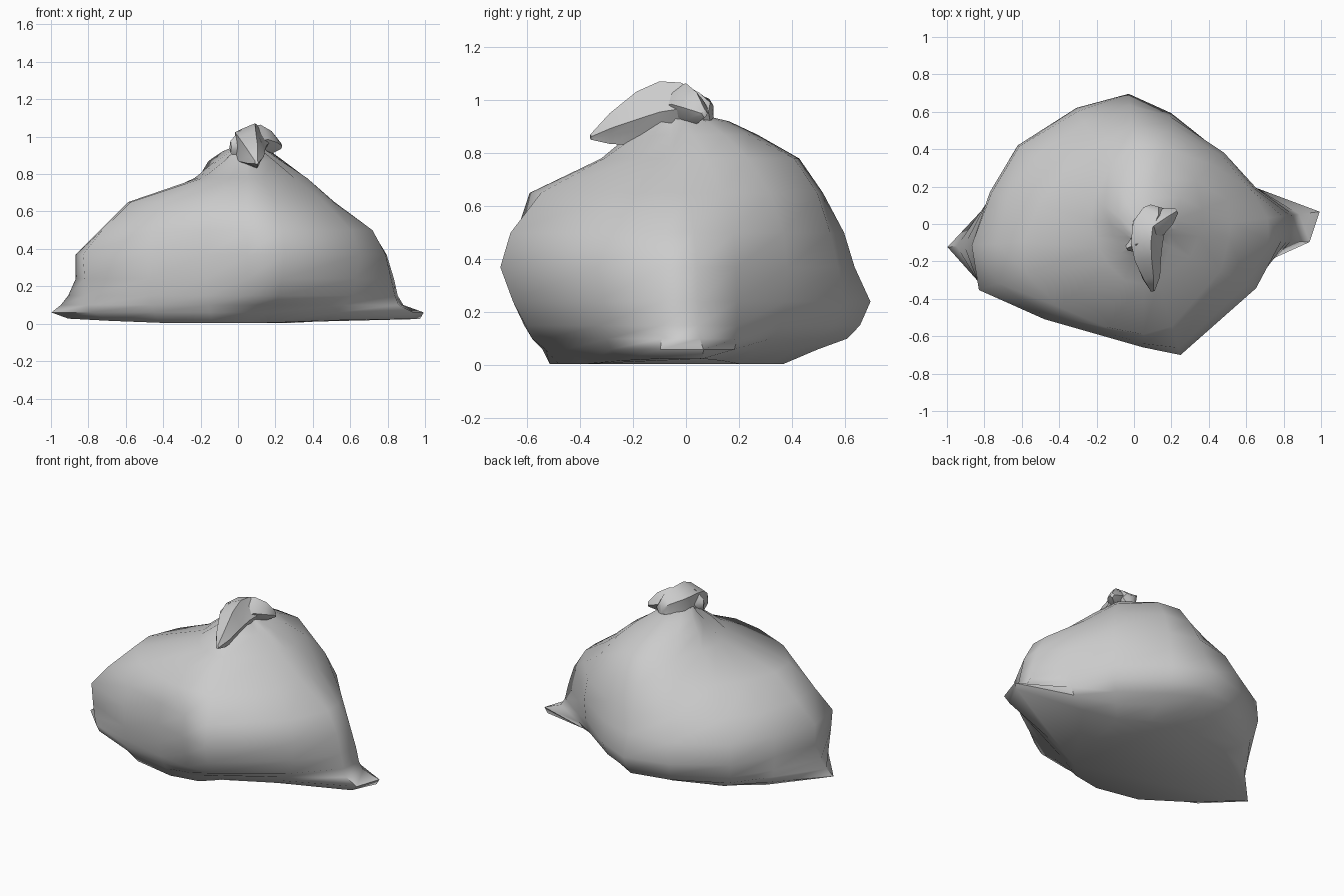
import bpy, bmesh, math, random
from mathutils import Vector

random.seed(4)


def loft(name, rings, angle=60):
    """Skin a list of equally sized point rings and cap both ends."""
    bm = bmesh.new()
    vs = [[bm.verts.new(p) for p in ring] for ring in rings]
    n = len(rings[0])
    for a, b in zip(vs, vs[1:]):
        for i in range(n):
            j = (i + 1) % n
            bm.faces.new((a[i], a[j], b[j], b[i]))
    bm.faces.new(vs[0][::-1])
    bm.faces.new(vs[-1])
    bmesh.ops.recalc_face_normals(bm, faces=bm.faces)
    mesh = bpy.data.meshes.new(name)
    bm.to_mesh(mesh)
    bm.free()
    ob = bpy.data.objects.new(name, mesh)
    bpy.context.collection.objects.link(ob)
    bpy.ops.object.select_all(action='DESELECT')
    ob.select_set(True)
    bpy.context.view_layer.objects.active = ob
    bpy.ops.object.shade_smooth_by_angle(angle=math.radians(angle))
    return ob


# Bag body: radii around a vertical axis, one row per height
CX, CY = 0.05, -0.05
ANGLES = [7, 22, 45, 77, 96, 118, 145, 165, 184, 199, 221, 248, 270, 287, 334, 357]
# The underside lifts slightly towards the corners
LIFT = {7: .02, 22: .012, 334: .012, 357: .02, 145: .014, 165: .018, 184: .022, 199: .01}
BOTTOM = [.93, .50, .36, .38, .42, .47, .62, .76, .96, .77, .62, .50, .43, .35, .46, .85]
ROWS = {
    0.005: BOTTOM,
    0.06: [.95, .62, .45, .48, .55, .60, .72, .81, 1.05, .88, .66, .53, .48, .42, .53, .89],
    0.10: [.84, .65, .52, .56, .66, .68, .77, .83, 1.0, .90, .68, .55, .53, .50, .57, .81],
    0.15: [.81, .65, .58, .62, .71, .72, .80, .84, .96, .91, .69, .57, .56, .58, .63, .79],
    0.24: [.79, .65, .60, .66, .75, .76, .82, .85, .92, .92, .70, .58, .58, .63, .65, .77],
    0.37: [.75, .64, .61, .64, .69, .74, .81, .84, .92, .93, .70, .59, .61, .68, .67, .74],
    0.50: [.67, .62, .59, .61, .65, .67, .71, .75, .79, .82, .67, .57, .59, .64, .62, .67],
    0.65: [.47, .48, .52, .56, .57, .54, .54, .58, .64, .66, .60, .54, .54, .52, .46, .46],
    0.78: [.32, .34, .40, .47, .48, .39, .32, .29, .26, .25, .25, .27, .27, .27, .28, .30],
}


def gathered(base, back, pleat):
    """Neck row: bulges to the back and alternates in and out as pleats."""
    return [base + back * max(0, math.sin(math.radians(a))) + pleat * (-1) ** i
            for i, a in enumerate(ANGLES)]


ROWS[0.87] = gathered(.15, .16, .012)
ROWS[0.92] = gathered(.085, .12, .010)
ROWS[0.95] = gathered(.060, .02, .008)

rings = []
for z, radii in ROWS.items():
    rings.append([(CX + r * math.cos(math.radians(a)),
                   CY + r * math.sin(math.radians(a)),
                   z + (LIFT.get(a, 0) if z < .02 else 0))
                  for a, r in zip(ANGLES, radii)])
loft("bag_body", rings, 65)


# Knot parts: crumpled tubes along a path of (x, y, z, half width, half height)
def crumple(name, path, sides=10, fold=0.11):
    pts = [Vector(p[:3]) for p in path]
    out = []
    for k, p in enumerate(path):
        t = pts[min(k + 1, len(pts) - 1)] - pts[max(k - 1, 0)]
        side = Vector((t.y, -t.x, 0)).normalized()
        ring = []
        for i in range(sides):
            a = 2 * math.pi * i / sides
            f = 1 + fold * (-1) ** i + random.uniform(-.06, .06)
            ring.append(pts[k] + side * (p[3] * f * math.cos(a))
                        + Vector((0, 0, p[4] * f * math.sin(a))))
        out.append(ring)
    return loft(name, out, 50)


crumple("knot_front_flap", [
    (.10, -.36, .862, .010, .010),
    (.09, -.29, .895, .045, .055),
    (.07, -.19, .930, .070, .095),
    (.06, -.10, .955, .085, .105),
    (.07, -.01, .965, .090, .095),
    (.11, .06, .960, .070, .065),
    (.12, .095, .955, .035, .035)])
crumple("knot_right_ear", [
    (.04, -.06, .97, .06, .07),
    (.12, .00, .985, .06, .075),
    (.18, .04, .970, .045, .055),
    (.23, .07, .950, .012, .015)], 8)
crumple("knot_left_ear", [
    (.08, -.08, .96, .06, .09),
    (.01, -.11, .955, .045, .075),
    (-.04, -.13, .945, .012, .03)], 8)
